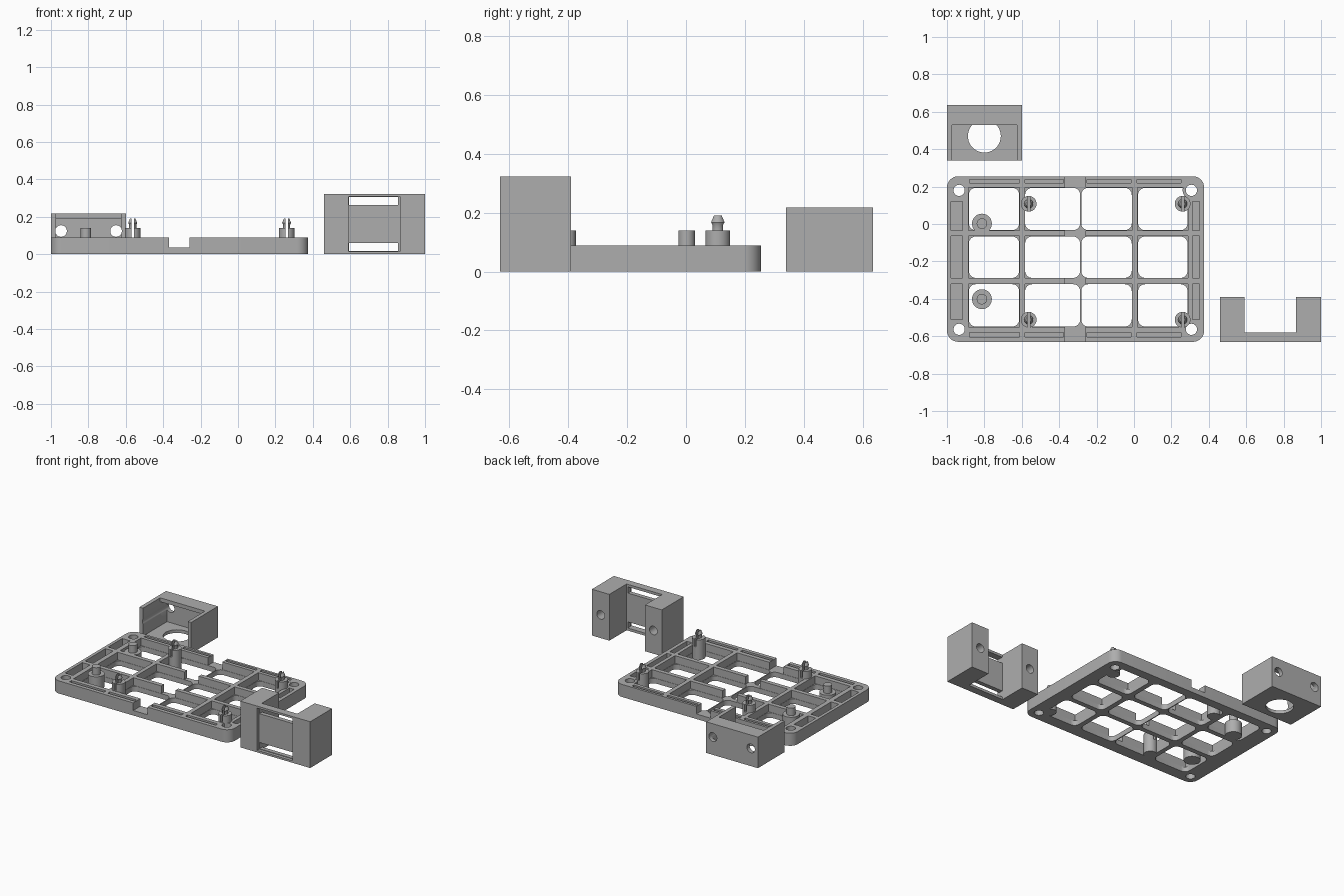
import bpy, bmesh, math
from mathutils import Matrix

if "Cube" in bpy.data.objects:
    bpy.data.objects.remove(bpy.data.objects["Cube"])

grey = bpy.data.materials.new("plain grey")
grey.diffuse_color = (0.42, 0.42, 0.42, 1)
grey.use_nodes = True
grey.node_tree.nodes["Principled BSDF"].inputs["Base Color"].default_value = grey.diffuse_color


def add(name, bm):
    bmesh.ops.recalc_face_normals(bm, faces=bm.faces)
    me = bpy.data.meshes.new(name)
    bm.to_mesh(me)
    bm.free()
    me.materials.append(grey)
    ob = bpy.data.objects.new(name, me)
    bpy.context.collection.objects.link(ob)
    return ob


def box(x0, x1, y0, y1, z0, z1, name="cutter"):
    bm = bmesh.new()
    bmesh.ops.create_cube(bm, size=1)
    for v in bm.verts:
        v.co = ((x0 + x1) / 2 + v.co.x * (x1 - x0),
                (y0 + y1) / 2 + v.co.y * (y1 - y0),
                (z0 + z1) / 2 + v.co.z * (z1 - z0))
    return add(name, bm)


def rounded(x0, x1, y0, y1, z0, z1, r, name="cutter", seg=8):
    """Upright block with rounded vertical corners."""
    bm = bmesh.new()
    vs = []
    corners = [(x1 - r, y1 - r), (x0 + r, y1 - r), (x0 + r, y0 + r), (x1 - r, y0 + r)]
    for q, (cx, cy) in enumerate(corners):
        for i in range(seg + 1):
            a = math.pi / 2 * (q + i / seg)
            vs.append(bm.verts.new((cx + r * math.cos(a), cy + r * math.sin(a), z0)))
    f = bm.faces.new(vs)
    ext = bmesh.ops.extrude_face_region(bm, geom=[f])["geom"]
    for v in ext:
        if isinstance(v, bmesh.types.BMVert):
            v.co.z = z1
    return add(name, bm)


def turned(x, y, profile, seg=32, name="cutter"):
    """Solid of revolution from (radius, height) pairs."""
    bm = bmesh.new()
    rings = [[bm.verts.new((x + r * math.cos(2 * math.pi * i / seg),
                            y + r * math.sin(2 * math.pi * i / seg), z))
              for i in range(seg)] for r, z in profile]
    for a, b in zip(rings, rings[1:]):
        for i in range(seg):
            j = (i + 1) % seg
            bm.faces.new((a[i], a[j], b[j], b[i]))
    bm.faces.new(rings[0])
    bm.faces.new(rings[-1])
    return add(name, bm)


def bore_y(x, z, r, y0, y1):
    bm = bmesh.new()
    m = Matrix.Translation((x, (y0 + y1) / 2, z)) @ Matrix.Rotation(math.pi / 2, 4, 'X')
    bmesh.ops.create_cone(bm, cap_ends=True, segments=32, radius1=r, radius2=r,
                          depth=y1 - y0, matrix=m)
    return add("cutter", bm)


def combine(ob, steps):
    """Apply (operation, tool) steps in order and drop the tools."""
    for op, tool in steps:
        m = ob.modifiers.new("bool", 'BOOLEAN')
        m.operation, m.object, m.solver = op, tool, 'EXACT'
        tool.hide_render = True
    bpy.context.view_layer.update()
    dg = bpy.context.evaluated_depsgraph_get()
    me = bpy.data.meshes.new_from_object(ob.evaluated_get(dg))
    ob.modifiers.clear()
    ob.data = me
    for _, tool in steps:
        bpy.data.objects.remove(tool)


def cut(t):
    return ('DIFFERENCE', t)


def join(t):
    return ('UNION', t)


# ---- ribbed tray ----
H, BASE = 0.088, 0.035
tray = rounded(-1, 0.375, -0.63, 0.255, 0, H, 0.06, "tray")
rows = [(-0.55, -0.32), (-0.29, -0.065), (-0.035, 0.195)]
steps = []
# wide bays above the base, leaving thin ribs
for y0, y1 in rows:
    for x0, x1 in [(-0.885, -0.612), (-0.584, -0.01), (0.02, 0.288)]:
        steps.append(cut(box(x0, x1, y0, y1, BASE, 0.3)))
# rounded openings through the base
e = 0.002
for y0, y1 in rows:
    for x0, x1 in [(-0.885, -0.612), (-0.584, -0.286), (-0.284, -0.01), (0.02, 0.288)]:
        steps.append(cut(rounded(x0 + e, x1 - e, y0 + e, y1 - e, -0.1, 0.2, 0.037)))
# centre channel
steps.append(cut(box(-0.368, -0.258, -0.8, 0.5, BASE, 0.4)))
# slots in the rim
for y0, y1 in [(0.219, 0.238), (-0.603, -0.581)]:
    for x0, x1 in [(-0.88, -0.612), (-0.584, -0.376), (-0.25, -0.015), (0.015, 0.25)]:
        steps.append(cut(box(x0, x1, y0, y1, BASE, 0.3)))
for x0, x1 in [(-0.978, -0.918), (0.313, 0.35)]:
    for y0, y1 in [(-0.51, -0.32), (-0.29, -0.065), (-0.035, 0.12)]:
        steps.append(cut(box(x0, x1, y0, y1, BASE, 0.3)))
# corner bosses and screw holes
corners = [(x, y) for x in (-0.935, 0.307) for y in (0.18, -0.563)]
for x, y in corners:
    steps.append(join(turned(x, y, [(0.047, 0.001), (0.047, H - 0.001)])))
for x, y in corners:
    steps.append(cut(turned(x, y, [(0.03, -0.1), (0.03, 0.2)])))
combine(tray, steps)

# ---- split snap posts ----
for i, (x, y) in enumerate([(x, y) for x in (-0.563, 0.26) for y in (0.108, -0.512)]):
    post = turned(x, y, [(0.042, 0), (0.042, 0.14), (0.019, 0.14), (0.019, 0.158),
                         (0.024, 0.167), (0.015, 0.19)], name=f"snap_post_{i + 1}")
    combine(post, [cut(box(x - 0.007, x + 0.007, y - 0.1, y + 0.1, 0.09, 0.3))])

# ---- stepped standoffs ----
for i, y in enumerate((0.002, -0.402)):
    turned(-0.813, y, [(0.053, 0), (0.053, H), (0.028, H), (0.028, 0.14)],
           name=f"standoff_{i + 1}")

# ---- open box with floor hole ----
holder = box(-1, -0.6, 0.34, 0.635, 0, 0.217, "holder_box")
combine(holder, [
    cut(box(-0.972, -0.626, 0.2, 0.605, 0.022, 0.19)),
    cut(box(-0.972, -0.626, 0.2, 0.53, 0.1, 0.4)),
    cut(turned(-0.8, 0.47, [(0.088, -0.1), (0.088, 0.1)], 40)),
    cut(bore_y(-0.946, 0.124, 0.031, 0.2, 0.8)),
    cut(bore_y(-0.652, 0.124, 0.031, 0.2, 0.8))])

# ---- U-shaped bracket with slotted panel ----
bracket = box(0.46, 1, -0.632, -0.39, 0, 0.323, "bracket")
combine(bracket, [
    cut(box(0.59, 0.865, -0.58, -0.2, -0.1, 0.5)),
    cut(box(0.59, 0.865, -0.8, -0.61, 0.014, 0.309)),
    cut(box(0.593, 0.855, -0.8, -0.5, 0.262, 0.305)),
    cut(box(0.593, 0.855, -0.8, -0.5, 0.018, 0.061)),
    cut(bore_y(0.525, 0.162, 0.03, -0.52, -0.2)),
    cut(bore_y(0.932, 0.162, 0.03, -0.52, -0.2))])

# ---- smooth round walls, keep edges sharp ----
for ob in bpy.context.collection.objects:
    ob.select_set(True)
    bpy.context.view_layer.objects.active = ob
bpy.ops.object.shade_smooth_by_angle(angle=math.radians(30))
